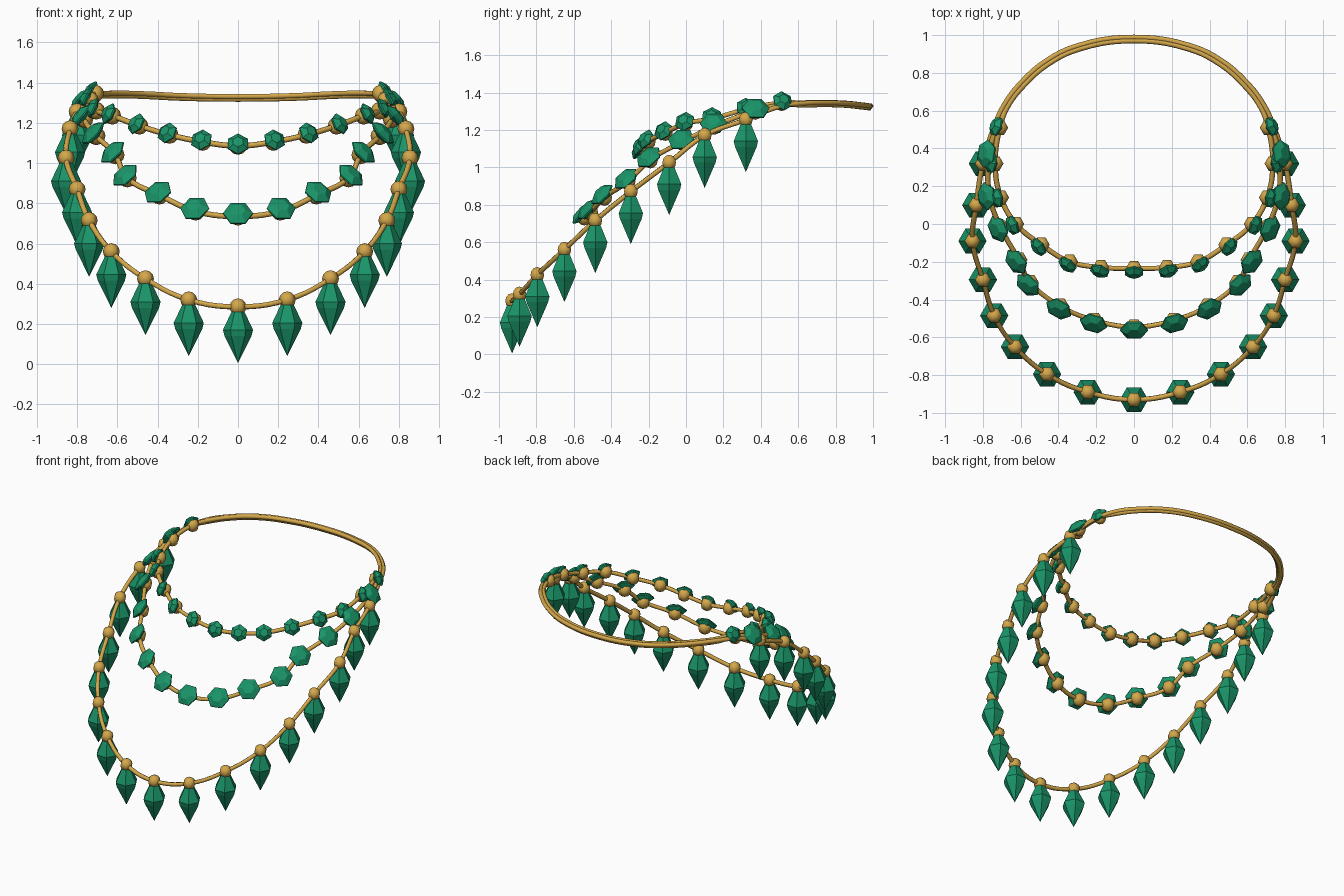
import bpy, bmesh
from math import cos, sin, pi
from mathutils import Vector, Matrix

if "Cube" in bpy.data.objects:
    bpy.data.objects.remove(bpy.data.objects["Cube"])


def material(name, col):
    m = bpy.data.materials.new(name)
    m.diffuse_color = (*col, 1)
    m.use_nodes = True
    m.node_tree.nodes["Principled BSDF"].inputs["Base Color"].default_value = m.diffuse_color
    return m


GOLD = material("gold", (0.66, 0.39, 0.07))
GREEN = material("green_gem", (0.01, 0.30, 0.14))

# Bead positions from the front centre round to the right-hand back
OUTER = [(0, -.93, .285), (.245, -.89, .32), (.46, -.795, .425), (.63, -.65, .56),
         (.74, -.485, .715), (.80, -.295, .87), (.855, -.09, 1.025), (.835, .10, 1.17),
         (.80, .32, 1.255)]
MIDDLE = [(0, -.545, .735), (.21, -.51, .76), (.39, -.435, .84), (.55, -.31, .925),
          (.61, -.19, 1.04), (.705, -.02, 1.135), (.765, .15, 1.22), (.765, .37, 1.30)]
INNER = [(0, -.235, 1.085), (.175, -.23, 1.105), (.34, -.20, 1.14), (.49, -.11, 1.185),
         (.625, 0, 1.235), (.705, .14, 1.26), (.735, .32, 1.31), (.71, .51, 1.345)]
# Shared run behind the neck
BACK = [(.68, .62, 1.34), (.585, .745, 1.342), (.45, .86, 1.338), (.29, .935, 1.33),
        (0, .978, 1.325)]


def both_sides(pts):
    return [Vector((-x, y, z)) for x, y, z in reversed(pts[1:])] + [Vector(p) for p in pts]


def finish(name, bm, mat):
    bmesh.ops.recalc_face_normals(bm, faces=bm.faces[:])
    me = bpy.data.meshes.new(name)
    bm.to_mesh(me)
    bm.free()
    me.materials.append(mat)
    ob = bpy.data.objects.new(name, me)
    bpy.context.collection.objects.link(ob)
    return ob


def lathe(bm, profile, mat, n=6):
    """Faceted solid from (radius, height); zero radius makes a point."""
    rings = []
    for r, h in profile:
        k = 1 if r == 0 else n
        rings.append([bm.verts.new(mat @ Vector((r * cos(2 * pi * i / n),
                                                 r * sin(2 * pi * i / n), h)))
                      for i in range(k)])
    for a, b in zip(rings, rings[1:]):
        for i in range(n):
            j = (i + 1) % n
            vs = [a[i % len(a)], a[j % len(a)], b[j % len(b)], b[i % len(b)]]
            bm.faces.new(list(dict.fromkeys(vs)))
    for end in (rings[0], rings[-1]):
        if len(end) > 1:
            bm.faces.new(end)


def facing(pos, normal):
    """Matrix placing local z along normal and local x level."""
    z = normal.normalized()
    x = Vector((0, 0, 1)).cross(z).normalized()
    y = z.cross(x)
    return Matrix.Translation(pos) @ Matrix((x, y, z)).transposed().to_4x4()


def chain(name, pts, off, dz):
    back = [(x * (1 + off), y + off, z + dz) for x, y, z in BACK]
    loop = both_sides(pts + back)[:-1]
    cu = bpy.data.curves.new(name, 'CURVE')
    cu.dimensions = '3D'
    cu.bevel_depth = 0.014
    cu.bevel_resolution = 1
    cu.resolution_u = 5
    sp = cu.splines.new('BEZIER')
    sp.bezier_points.add(len(loop) - 1)
    for bp, p in zip(sp.bezier_points, loop):
        bp.co = p
        bp.handle_left_type = bp.handle_right_type = 'AUTO'
    sp.use_cyclic_u = True
    cu.materials.append(GOLD)
    ob = bpy.data.objects.new(name, cu)
    bpy.context.collection.objects.link(ob)
    bpy.ops.object.select_all(action='DESELECT')
    ob.select_set(True)
    bpy.context.view_layer.objects.active = ob
    bpy.ops.object.convert(target='MESH')


def beads(name, pts, r):
    bm = bmesh.new()
    for p in both_sides(pts):
        bmesh.ops.create_uvsphere(bm, u_segments=6, v_segments=6, radius=r,
                                  matrix=Matrix.Translation(p) @ Matrix.Rotation(pi / 6, 4, 'Z'))
    for f in bm.faces:
        f.smooth = True
    finish(name, bm, GOLD)


def gems(name, pts, r, lift, turn):
    bm = bmesh.new()
    for p in both_sides(pts):
        n = Vector((p.x, p.y - .25, 0)).normalized() + Vector((0, 0, lift))
        m = facing(p + n.normalized() * .022, n) @ Matrix.Rotation(turn, 4, 'Z')
        lathe(bm, [(r * .5, -.026), (r, -.004), (r, .004), (r * .5, .026)], m)
    finish(name, bm, GREEN)


# Chains, bundled together behind the neck
chain("outer_chain", OUTER + [(.745, .50, 1.325)], .010, .003)
chain("middle_chain", MIDDLE + [(.725, .52, 1.335)], .002, -.008)
chain("inner_chain", INNER, -.008, .006)

# Gold beads
beads("outer_beads", OUTER, .042)
beads("middle_beads", MIDDLE, .046)
beads("inner_beads", INNER, .044)

# Faceted gems on the two upper strands
gems("middle_gems", MIDDLE, .074, .85, 0)
gems("inner_gems", INNER, .056, .5, pi / 6)

# Hanging pointed drops on the outer strand
bm = bmesh.new()
for p in both_sides(OUTER):
    lathe(bm, [(.03, -.02), (.075, -.115), (.067, -.145), (0, -.28)], Matrix.Translation(p))
finish("outer_drops", bm, GREEN)
